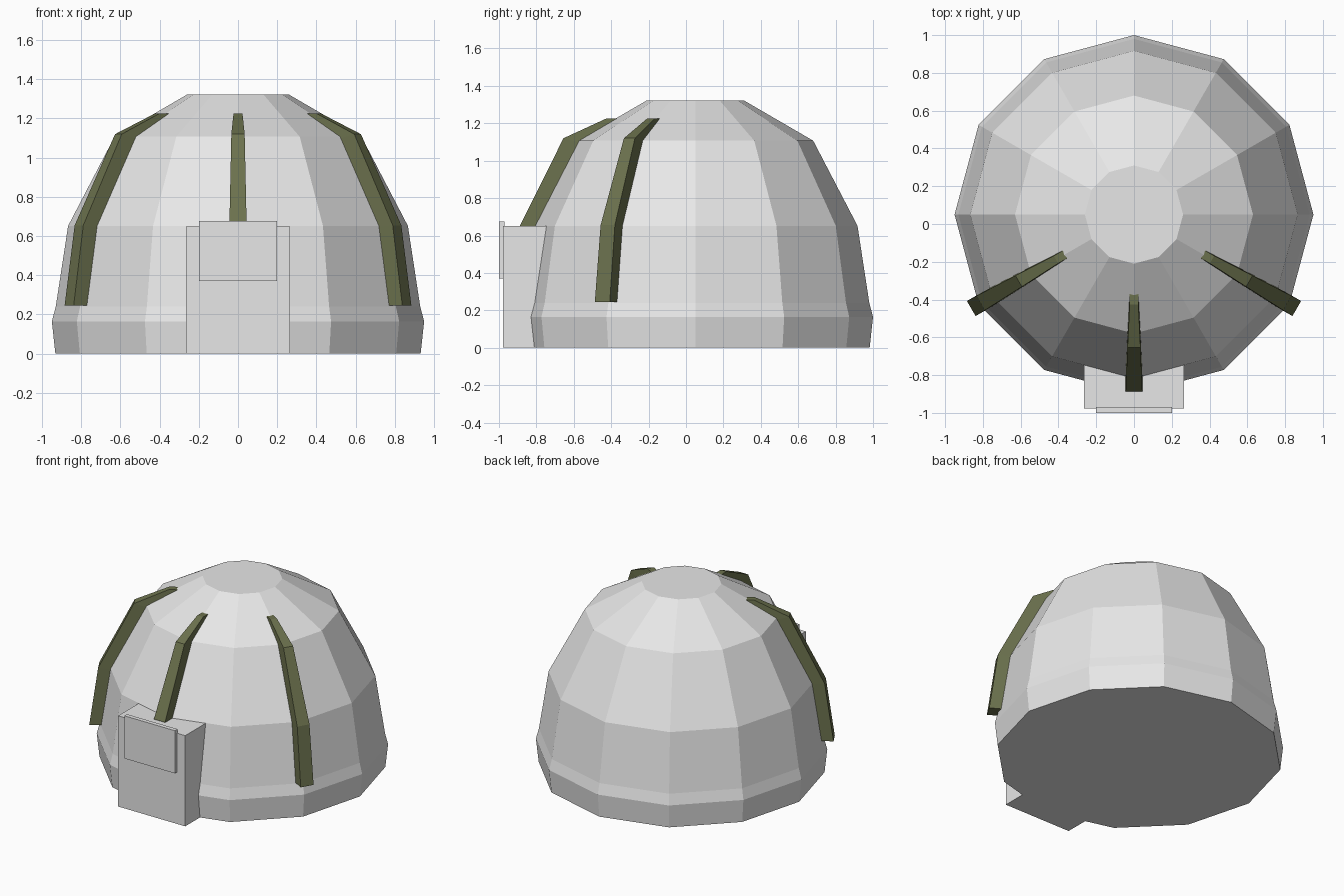
import bpy, bmesh, math

if "Cube" in bpy.data.objects:
    bpy.data.objects.remove(bpy.data.objects["Cube"])

CY = 0.05   # dome axis sits slightly behind the origin


def material(name, rgb):
    m = bpy.data.materials.new(name)
    m.diffuse_color = (*rgb, 1)
    m.use_nodes = True
    m.node_tree.nodes["Principled BSDF"].inputs["Base Color"].default_value = m.diffuse_color
    return m


GREY = material("light grey", (0.8, 0.8, 0.8))
GREEN = material("olive green", (0.148, 0.166, 0.075))


def finish(name, bm, mat):
    bmesh.ops.recalc_face_normals(bm, faces=bm.faces)
    me = bpy.data.meshes.new(name)
    bm.to_mesh(me)
    bm.free()
    me.materials.append(mat)
    ob = bpy.data.objects.new(name, me)
    bpy.context.collection.objects.link(ob)
    return ob


def loft(bm, rings):
    """Bridge a list of equal-sized vertex rings with quads."""
    for a, b in zip(rings, rings[1:]):
        n = len(a)
        for i in range(n):
            j = (i + 1) % n
            bm.faces.new((a[i], a[j], b[j], b[i]))


def lathe(name, profile, cap_bottom=False, cap_top=False, sides=12):
    bm = bmesh.new()
    rings = []
    for r, z in profile:
        rings.append([bm.verts.new((r * math.cos(math.tau * i / sides),
                                    CY + r * math.sin(math.tau * i / sides), z))
                      for i in range(sides)])
    loft(bm, rings)
    if cap_bottom:
        bm.faces.new(rings[0])
    if cap_top:
        bm.faces.new(rings[-1])
    return finish(name, bm, GREY)


def box(name, x, y0, y1, z0, z1):
    bm = bmesh.new()
    bmesh.ops.create_cube(bm, size=1)
    for v in bm.verts:
        v.co = (x if v.co.x > 0 else -x,
                y1 if v.co.y > 0 else y0,
                z1 if v.co.z > 0 else z0)
    return finish(name, bm, GREY)


# Each rib section: inner radius, inner z, outer radius, outer z, half width
RIB = [(0.90, 0.245, 0.995, 0.245, 0.046),
       (0.84, 0.645, 0.937, 0.655, 0.044),
       (0.61, 1.095, 0.705, 1.12, 0.034),
       (0.42, 1.225, 0.477, 1.225, 0.023)]


def rib(name, degrees):
    c, s = math.cos(math.radians(degrees)), math.sin(math.radians(degrees))
    bm = bmesh.new()
    rings = []
    for ri, zi, ro, zo, w in RIB:
        corners = ((ri, -w, zi), (ro, -w, zo), (ro, w, zo), (ri, w, zi))
        rings.append([bm.verts.new((r * c - t * s, CY + r * s + t * c, z))
                      for r, t, z in corners])
    loft(bm, rings)
    bm.faces.new(rings[0])
    bm.faces.new(rings[-1])
    return finish(name, bm, GREEN)


# Base band and faceted dome
lathe("base_band", [(0.932, 0), (0.95, 0.165), (0.93, 0.24)], cap_bottom=True)
lathe("dome", [(0.93, 0.24), (0.867, 0.652), (0.63, 1.107), (0.26, 1.322)],
      cap_top=True)

# Front entrance block with a raised panel
box("front_block", 0.266, -0.978, -0.745, 0, 0.65)
box("front_panel", 0.2, -1.0, -0.97, 0.37, 0.676)

# Three ribs running up the front of the dome
for label, angle in (("left", -150), ("front", -90), ("right", -30)):
    rib(label + "_rib", angle)
